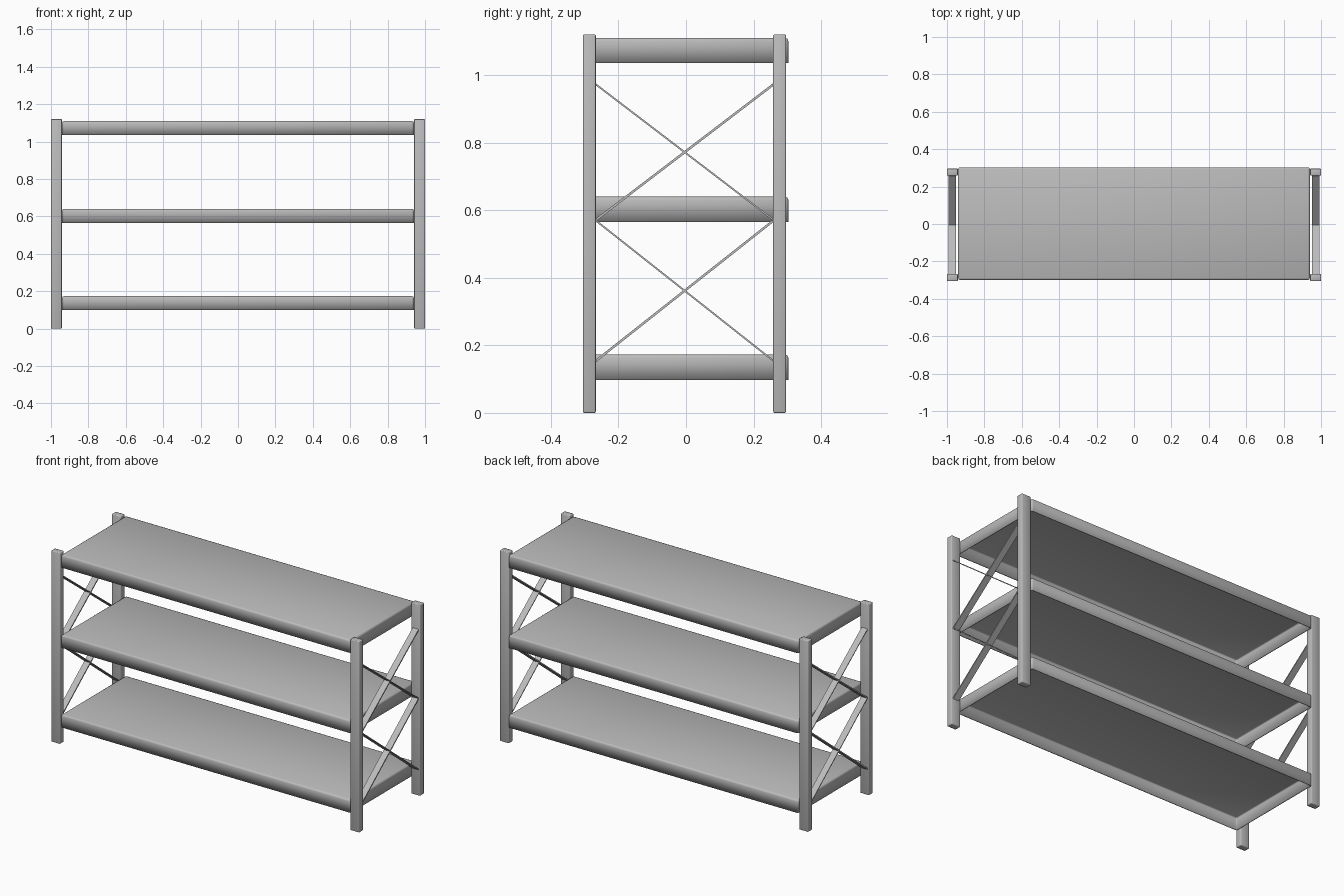
import bpy
import bmesh
import math
from mathutils import Matrix, Vector

cube = bpy.data.objects.get("Cube")
if cube:
    bpy.data.objects.remove(cube, do_unlink=True)

steel = bpy.data.materials.new("grey steel")
steel.use_nodes = True
GREY = (0.5, 0.5, 0.5, 1)
steel.diffuse_color = GREY
steel.node_tree.nodes["Principled BSDF"].inputs["Base Color"].default_value = GREY


def box(name, size, centre, tilt=0.0, bevel=0.0, open_bottom=False):
    """Box tilted about x, with optional rounded edges or a missing underside."""
    bm = bmesh.new()
    bmesh.ops.create_cube(bm, size=1, matrix=Matrix.Diagonal((*size, 1)))
    if open_bottom:
        bottom = [f for f in bm.faces if f.normal.z < -0.5]
        bmesh.ops.delete(bm, geom=bottom, context='FACES_ONLY')
    if bevel:
        edges = [e for e in bm.edges if not e.is_boundary]
        bmesh.ops.bevel(bm, geom=edges, offset=bevel, segments=2,
                        profile=0.5, affect='EDGES')
    mesh = bpy.data.meshes.new(name)
    bm.to_mesh(mesh)
    bm.free()
    mesh.materials.append(steel)
    obj = bpy.data.objects.new(name, mesh)
    obj.location = centre
    obj.rotation_euler.x = tilt
    bpy.context.collection.objects.link(obj)
    if bevel:
        bpy.ops.object.select_all(action='DESELECT')
        obj.select_set(True)
        bpy.context.view_layer.objects.active = obj
        bpy.ops.object.shade_smooth_by_angle(angle=math.radians(50))
    return obj


# Sheet-metal shelves: folded down on all sides, hollow beneath
for level, top in (("lower", 0.173), ("middle", 0.64), ("upper", 1.11)):
    shelf = box(level + "_shelf", (1.88, 0.602, 0.075),
                (0, 0.002, top - 0.0375), bevel=0.01, open_bottom=True)
    sheet = shelf.modifiers.new("sheet thickness", 'SOLIDIFY')
    sheet.thickness = 0.005
    sheet.offset = -1

for side, sx in (("left", 1), ("right", -1)):
    # Corner posts
    for end, y in (("front", -0.286), ("back", 0.277)):
        box(f"{end}_{side}_post", (0.058, 0.038, 1.12),
            (sx * 0.971, y, 0.56), bevel=0.004)

    # Flat cross straps, two crossing pairs on each end
    for level, low, high in (("lower", 0.153, 0.57), ("upper", 0.57, 0.973)):
        for way, z0, z1, thick in (("rising", low, high, 0.007),
                                   ("falling", high, low, 0.005)):
            start, end = Vector((0, -0.268, z0)), Vector((0, 0.26, z1))
            run = end - start
            middle = (start + end) / 2 + Vector((sx * 0.972, 0, 0))
            box(f"{level}_{way}_strap_{side}", (0.038, run.length, thick),
                middle, tilt=math.atan2(run.z, run.y))
